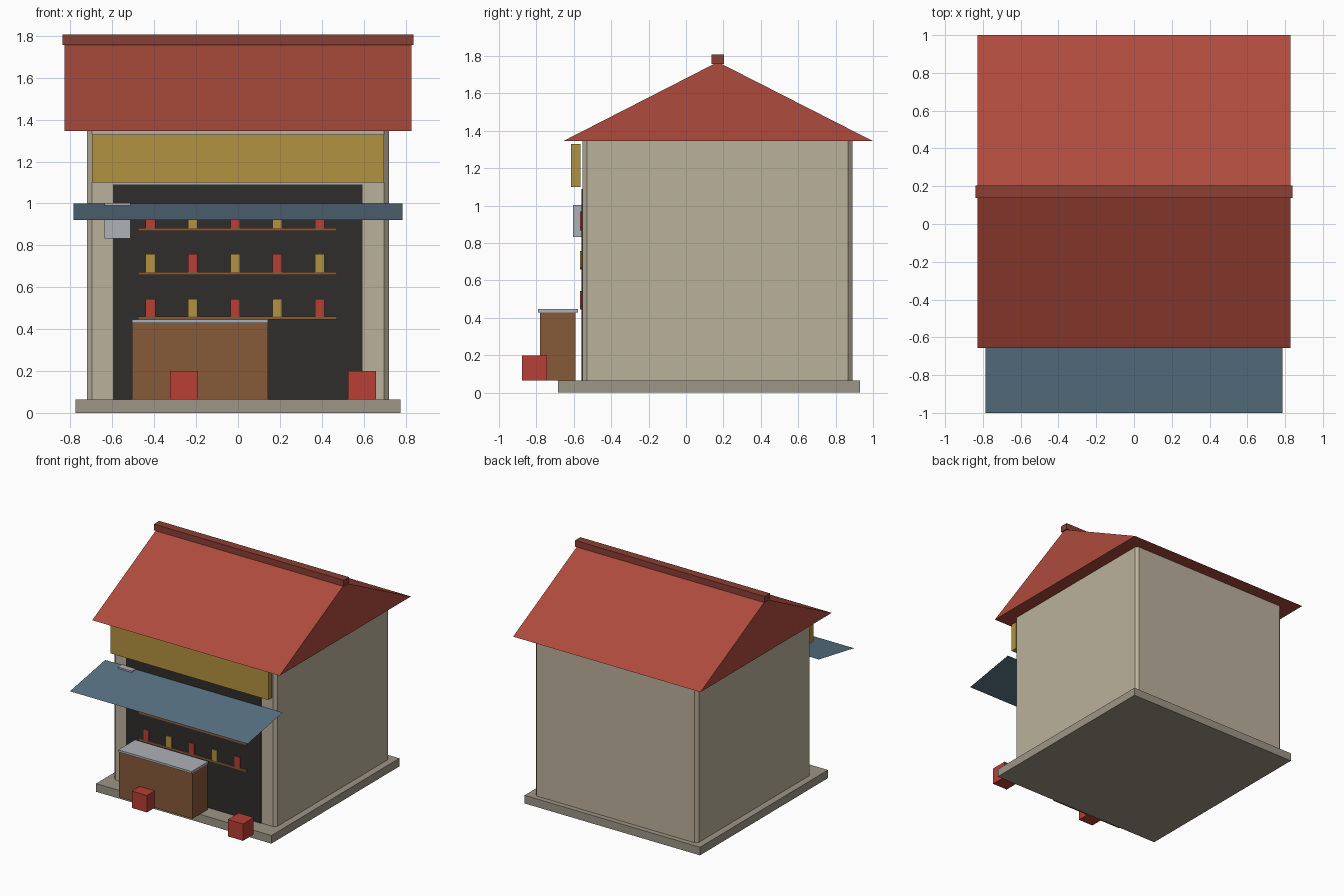
import bpy
import bmesh

if "Cube" in bpy.data.objects:
    bpy.data.objects.remove(bpy.data.objects["Cube"])


def paint(name, rgb):
    m = bpy.data.materials.new(name)
    m.diffuse_color = (*rgb, 1)
    m.use_nodes = True
    m.node_tree.nodes["Principled BSDF"].inputs["Base Color"].default_value = m.diffuse_color
    return m


PLASTER = paint("plaster", (0.50, 0.44, 0.33))
STONE = paint("stone", (0.34, 0.30, 0.24))
TILE = paint("roof_tile", (0.42, 0.07, 0.045))
RIDGE = paint("ridge_tile", (0.26, 0.05, 0.035))
DARK = paint("dark_interior", (0.03, 0.027, 0.025))
WOOD = paint("wood", (0.24, 0.10, 0.04))
STEEL = paint("steel", (0.42, 0.44, 0.47))
CLOTH = paint("awning_cloth", (0.10, 0.17, 0.23))
YELLOW = paint("yellow", (0.45, 0.29, 0.05))
RED = paint("red", (0.48, 0.05, 0.035))


def mesh_object(name, verts, faces, mat):
    me = bpy.data.meshes.new(name)
    me.from_pydata(verts, [], faces)
    me.materials.append(mat)
    ob = bpy.data.objects.new(name, me)
    bpy.context.collection.objects.link(ob)
    return ob


def prism(name, profile, axis, lo, hi, mat):
    """Extrude a 2D profile along x (profile = y, z) or z (profile = x, y)."""
    def place(p, t):
        return (t, *p) if axis == "x" else (*p, t)
    n = len(profile)
    verts = [place(p, lo) for p in profile] + [place(p, hi) for p in profile]
    faces = [tuple(range(n))[::-1], tuple(range(n, 2 * n))]
    faces += [(i, (i + 1) % n, (i + 1) % n + n, i + n) for i in range(n)]
    ob = mesh_object(name, verts, faces, mat)
    bm = bmesh.new()
    bm.from_mesh(ob.data)
    bmesh.ops.recalc_face_normals(bm, faces=bm.faces)
    bm.to_mesh(ob.data)
    bm.free()
    return ob


def box(name, x, y, z, mat):
    rect = [(x[0], y[0]), (x[1], y[0]), (x[1], y[1]), (x[0], y[1])]
    return prism(name, rect, "z", z[0], z[1], mat)


# Base slab
box("plinth", (-0.775, 0.775), (-0.685, 0.93), (0, 0.065), STONE)

# Walls with chamfered vertical corners
X, F, B, C = 0.72, -0.553, 0.89, 0.023
prism("walls", [(-X + C, F), (X - C, F), (X, F + C), (X, B - C),
                (X - C, B), (-X + C, B), (-X, B - C), (-X, F + C)],
      "z", 0.065, 1.345, PLASTER)

# Solid gable roof and ridge cap
prism("roof", [(-0.657, 1.345), (1.0, 1.345), (0.17, 1.768)], "x", -0.828, 0.828, TILE)
box("ridge_cap", (-0.838, 0.838), (0.137, 0.203), (1.757, 1.807), RIDGE)

# Dark shop opening, flush with the front wall
box("shop_opening", (-0.597, 0.595), (-0.558, -0.54), (0.065, 1.09), DARK)

# Shelves with alternating goods
for row, z in enumerate((0.445, 0.658, 0.868)):
    box(f"shelf_{row}", (-0.478, 0.472), (-0.566, -0.54), (z, z + 0.015), WOOD)
    for col in range(5):
        x = -0.418 + 0.202 * col
        mat = RED if (row + col) % 2 == 0 else YELLOW
        box(f"goods_{row}_{col}", (x - 0.023, x + 0.023), (-0.566, -0.54),
            (z + 0.015, z + 0.1), mat)

# Sign board above the opening
box("sign_board", (-0.698, 0.698), (-0.615, -0.565), (1.10, 1.33), YELLOW)

# Thin sloping awning
mesh_object("awning", [(-0.785, -1.0, 0.92), (0.785, -1.0, 0.92),
                       (0.785, -0.555, 1.0), (-0.785, -0.555, 1.0)],
            [(0, 1, 2, 3)], CLOTH)

# Wall-mounted metal unit
box("wall_unit", (-0.637, -0.513), (-0.605, -0.553), (0.832, 1.003), STEEL)

# Counter and its top
box("counter", (-0.505, 0.143), (-0.78, -0.59), (0.065, 0.43), WOOD)
box("counter_top", (-0.505, 0.143), (-0.79, -0.578), (0.43, 0.447), STEEL)

# Crates in front
for name, x in (("left_crate", -0.257), ("right_crate", 0.592)):
    box(name, (x - 0.067, x + 0.067), (-0.878, -0.743), (0.065, 0.2), RED)
